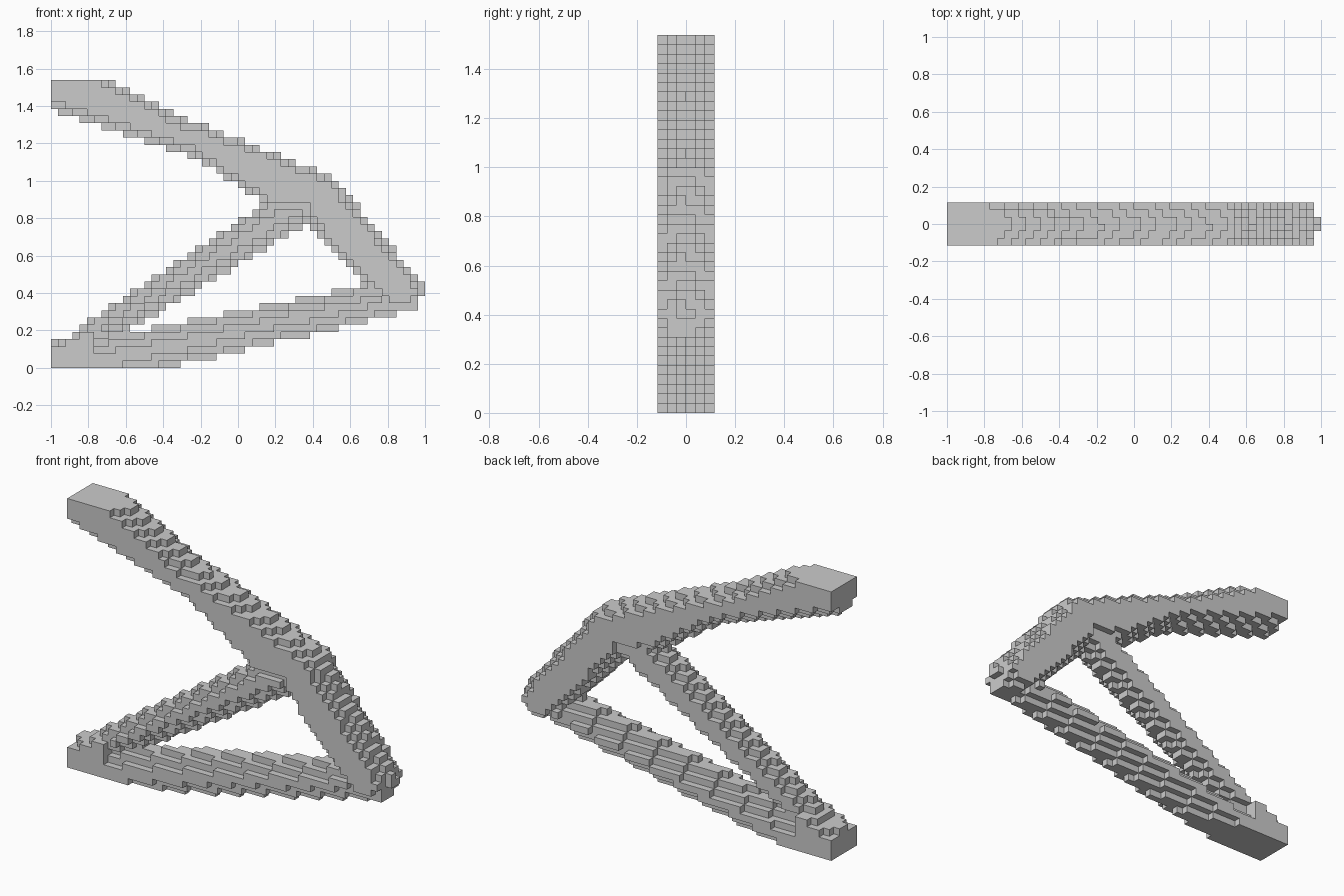
import bpy
import bmesh
from mathutils import Vector

old = bpy.data.objects.get("Cube")
if old:
    bpy.data.objects.remove(old, do_unlink=True)

NX, NY, NZ = 52, 6, 40      # grid of small cubes
S = 2 / NX                  # cube size

grey = bpy.data.materials.new("plain grey")
grey.use_nodes = True
COLOUR = (0.6, 0.6, 0.6, 1)
grey.diffuse_color = COLOUR
grey.node_tree.nodes["Principled BSDF"].inputs["Base Color"].default_value = COLOUR

# Edge rounding, inset of the back layer, convex side profile in cube units
PARTS = {
    "upper_arm_end": (1.1, 1.4, [(-4, 37.25), (24, 27.95), (24, 32),
                                 (9, 39.7), (-4, 46.6)]),
    "upper_arm_elbow": (0.9, 1.1, [(18, 30.6), (30, 22.5), (38, 22), (42, 23.4),
                                   (39.6, 26.3), (31, 29.9), (18, 35)]),
    "front_strut": (1.0, 1.1, [(34, 22), (46, 8.6), (48, 7.6), (50.6, 7.6),
                               (52, 11), (47.6, 16.5), (40.2, 25.3), (38.5, 26.6)]),
    "foot_block": (0.5, 0.5, [(-4, -5), (6.4, -5), (6.4, 5.4), (5, 5.5),
                              (0, 3.4), (-4, 1.7)]),
    "lower_strut": (1.9, 2.2, [(-4, -4.73), (48, 7.4), (49, 10), (46, 12), (-4, 1.8)]),
    "diagonal_strut": (1.7, 4, [(3, 3), (9, 4), (36, 20.3), (38, 24),
                                (31, 23.8), (3, 5)]),
}
LAYER_INSET = (1, 0.4, 0, 0.15, 0.65)


def inside(profile, x, z, inset):
    """True if the point lies inside the profile by at least the inset."""
    p = Vector((x, z))
    for a, b in zip(profile, profile[1:] + profile[:1]):
        a, b = Vector(a), Vector(b)
        edge = (b - a).normalized()
        d = p - a
        if edge.x * d.y - edge.y * d.x < inset:
            return False
    return True


# Give every filled cube to the first part that holds it
owner = {}
for name, (rounding, back, profile) in PARTS.items():
    insets = [rounding * w for w in LAYER_INSET] + [back]
    for j, inset in enumerate(insets):
        for i in range(NX):
            for k in range(NZ):
                if (i, j, k) not in owner and inside(profile, i + 0.5, k + 0.5, inset):
                    owner[i, j, k] = name


def build_part(name):
    """Make the outer skin of one part's cubes."""
    bm = bmesh.new()
    verts = {}

    def corner(c):
        if c not in verts:
            verts[c] = bm.verts.new(((c[0] - NX / 2) * S, (c[1] - NY / 2) * S, c[2] * S))
        return verts[c]

    for cell, part in owner.items():
        if part != name:
            continue
        for axis in range(3):
            u, v = (axis + 1) % 3, (axis + 2) % 3
            for side in (0, 1):
                beside = list(cell)
                beside[axis] += 2 * side - 1
                if tuple(beside) in owner:
                    continue
                ring = []
                for du, dv in ((0, 0), (1, 0), (1, 1), (0, 1)):
                    c = list(cell)
                    c[axis] += side
                    c[u] += du
                    c[v] += dv
                    ring.append(corner(tuple(c)))
                bm.faces.new(ring if side else ring[::-1])
    mesh = bpy.data.meshes.new(name)
    bm.to_mesh(mesh)
    bm.free()
    mesh.materials.append(grey)
    bpy.context.collection.objects.link(bpy.data.objects.new(name, mesh))


for part_name in PARTS:
    build_part(part_name)
